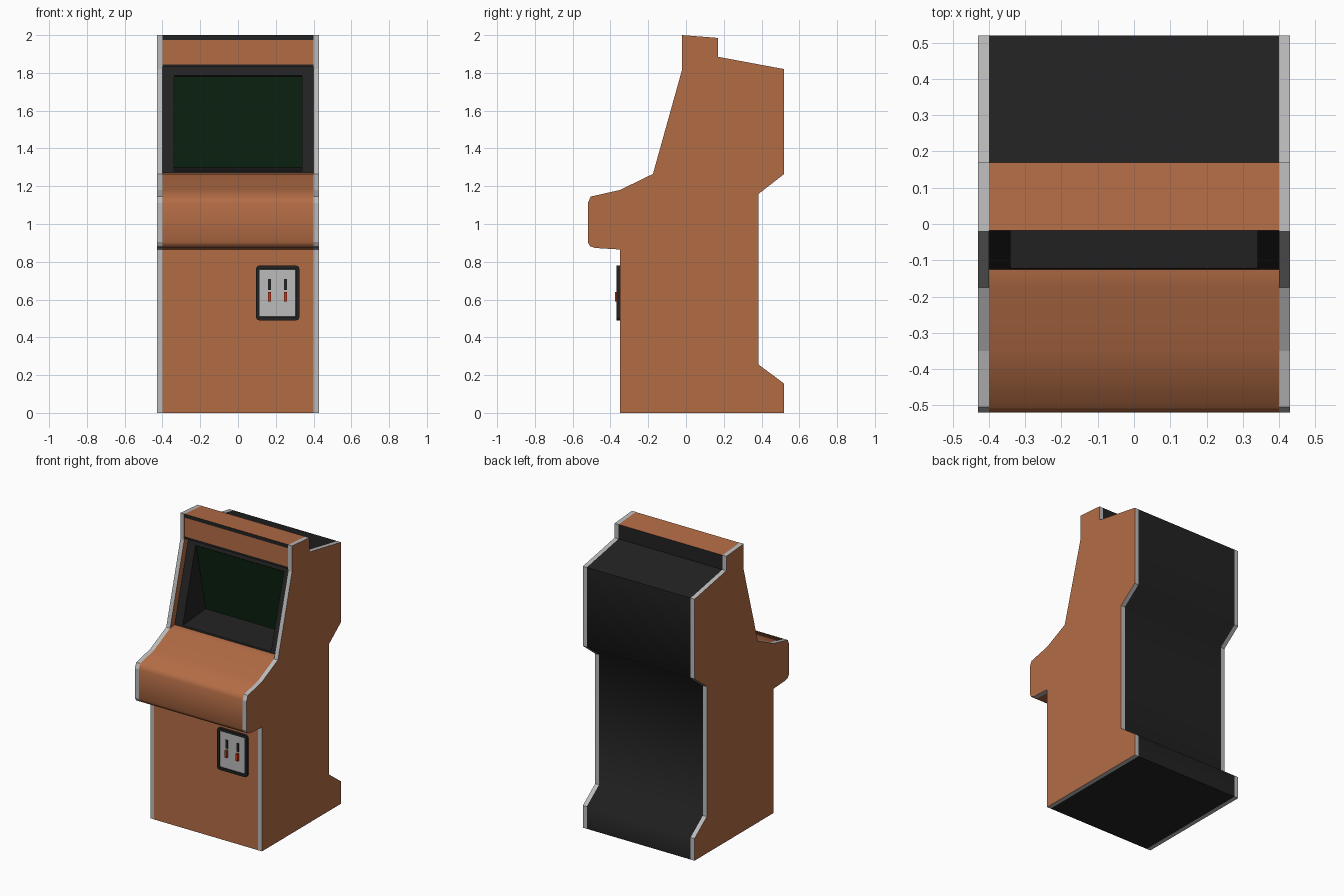
import bpy, bmesh, math

if "Cube" in bpy.data.objects:
    bpy.data.objects.remove(bpy.data.objects["Cube"])


def mat(name, r, g, b):
    m = bpy.data.materials.new(name)
    m.diffuse_color = (r, g, b, 1)
    m.use_nodes = True
    m.node_tree.nodes["Principled BSDF"].inputs["Base Color"].default_value = m.diffuse_color
    return m


ORANGE = mat("orange_laminate", 0.45, 0.15, 0.06)
DARK = mat("black_panel", 0.016, 0.016, 0.016)
GREY = mat("grey_trim", 0.5, 0.5, 0.5)
GREEN = mat("dark_green_glass", 0.004, 0.02, 0.006)
RED = mat("red_plastic", 0.6, 0.04, 0.01)


def make(name, verts, faces, mats, face_mats, smooth=None):
    me = bpy.data.meshes.new(name)
    me.from_pydata(verts, [], faces)
    for m in mats:
        me.materials.append(m)
    for p, i in zip(me.polygons, face_mats):
        p.material_index = i
    if smooth:
        me.shade_smooth()
        me.set_sharp_from_angle(angle=math.radians(smooth))
    ob = bpy.data.objects.new(name, me)
    bpy.context.collection.objects.link(ob)
    return ob


def strip(pts, x0, x1):
    """Verts and outward side faces of a (y, z) profile swept along x."""
    n = len(pts)
    verts = [(x0, y, z) for y, z in pts] + [(x1, y, z) for y, z in pts]
    faces = [(i, n + i, n + (i + 1) % n, (i + 1) % n) for i in range(n)]
    return verts, faces


# Shared profile pieces, running up the front and down the back
lower = [(-0.35, 0), (-0.35, 0.865), (-0.48, 0.873), (-0.508, 0.882), (-0.52, 0.905),
         (-0.52, 1.11), (-0.505, 1.145), (-0.35, 1.18), (-0.175, 1.265)]
rear = [(0.17, 1.985), (0.17, 1.885), (0.52, 1.82), (0.52, 1.265),
        (0.385, 1.16), (0.385, 0.255), (0.52, 0.155), (0.52, 0)]

# Side panels: orange faces with grey edge trim
outline = lower + [(-0.02, 1.82), (-0.02, 2.0)] + rear
n = len(outline)
for name, x0, x1 in (("left_side_panel", -0.43, -0.40), ("right_side_panel", 0.40, 0.43)):
    v, f = strip(outline, x0, x1)
    f += [tuple(range(n)), tuple(reversed(range(n, 2 * n)))]
    make(name, v, f, [ORANGE, GREY], [1] * n + [0, 0])

# Cabinet body between the panels; the screen opening is left out
front = [(-0.125, 1.27), (0.032, 1.83), (-0.018, 1.83), (-0.018, 1.845),
         (-0.018, 1.975), (-0.018, 2.0)]
body = lower + front + rear
v, f = strip(body, -0.40, 0.40)
k = len(lower)
colours = [0] * (k + 1) + [1, 1, 0, 1, 0] + [1] * len(rear)
colours = [c for i, c in enumerate([0] * k + [0, 1, 1, 0, 1, 0] + [1] * len(rear))]
f.pop(k)
colours.pop(k)
make("cabinet_body", v, f, [ORANGE, DARK], colours, 55)


# Screen bezel: flat frame, then a reveal running back to the screen
def ring(x, bottom, top):
    return [(-x, *bottom), (x, *bottom), (x, *top), (-x, *top)]


def slope(z):
    return (-0.125 + (z - 1.27) * 0.28, z)


glass = ring(0.34, (0.13, 1.30), (0.025, 1.78))
v = ring(0.40, slope(1.27), slope(1.83)) + ring(0.34, slope(1.28), slope(1.785)) + glass
f = [(r + i, r + (i + 1) % 4, r + 4 + (i + 1) % 4, r + 4 + i) for r in (0, 4) for i in range(4)]
make("screen_bezel", v, f, [DARK], [0] * 8)
make("screen", glass, [(0, 1, 2, 3)], [GREEN], [0])


# Coin door parts
def box(name, x, z, w, h, y0, y1, m):
    v, f = strip([(y0, z - h / 2), (y0, z + h / 2), (y1, z + h / 2), (y1, z - h / 2)],
                 x - w / 2, x + w / 2)
    return make(name, v, f + [(0, 1, 2, 3), (7, 6, 5, 4)], [m], [0] * 6)


door = box("coin_door", 0.21, 0.635, 0.23, 0.29, -0.367, -0.345, DARK)
door.data.materials.append(GREY)
bm = bmesh.new()
bm.from_mesh(door.data)
edges = [e for e in bm.edges if abs(e.verts[0].co.y - e.verts[1].co.y) > 0.01]
bmesh.ops.bevel(bm, geom=edges, offset=0.018, segments=3, profile=0.5, affect='EDGES')
plate = min(bm.faces, key=lambda q: q.calc_center_median().y)
bmesh.ops.inset_region(bm, faces=[plate], thickness=0.019)
bmesh.ops.inset_region(bm, faces=[plate], thickness=0.001, depth=-0.007)
plate.material_index = 1
bm.to_mesh(door.data)
bm.free()

for side, x in (("left", 0.167), ("right", 0.252)):
    box(side + "_coin_slot", x, 0.68, 0.015, 0.06, -0.364, -0.355, DARK)
    box(side + "_reject_button", x, 0.615, 0.016, 0.05, -0.375, -0.355, RED)
